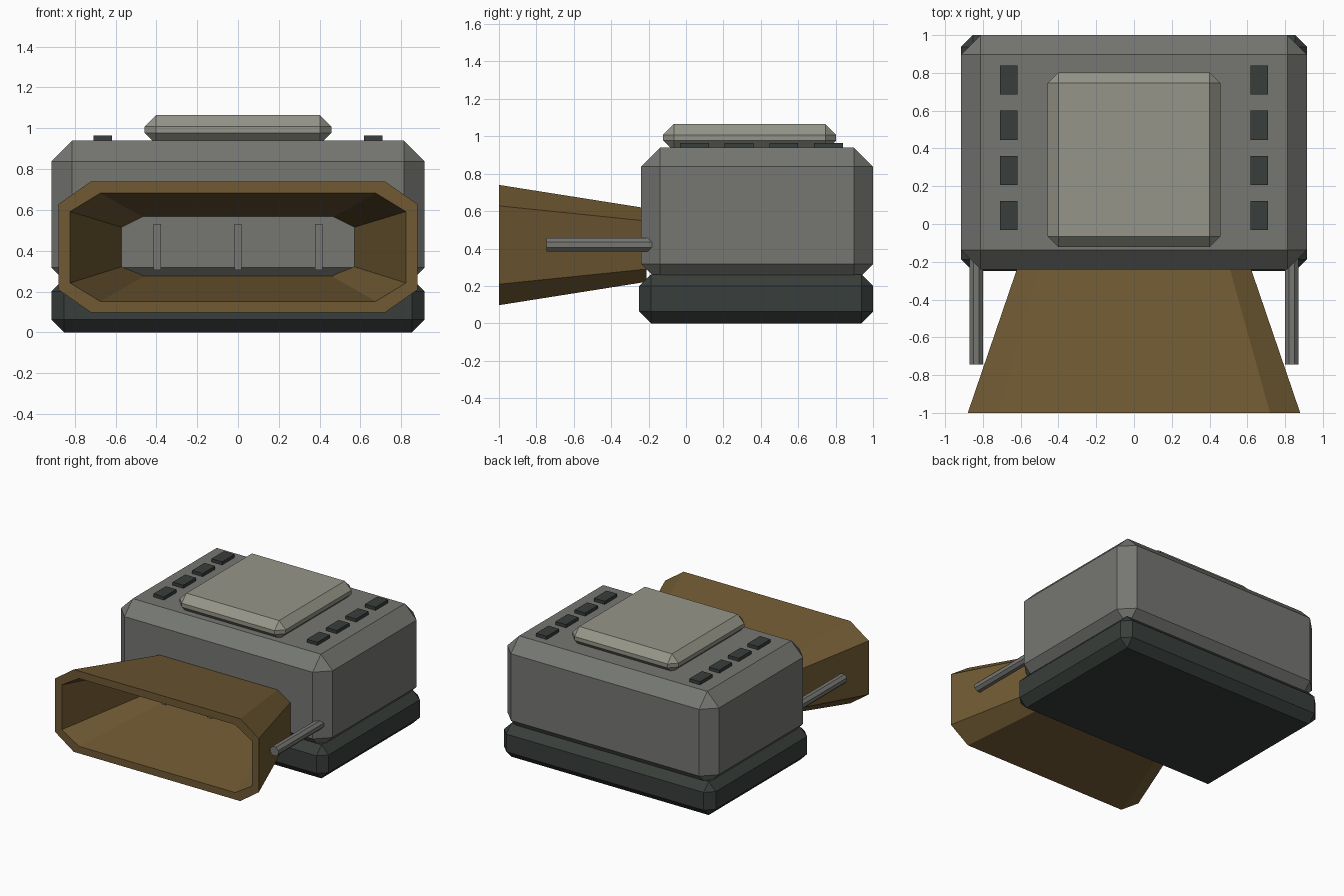
import bpy, bmesh, math
from mathutils import Matrix

if "Cube" in bpy.data.objects:
    bpy.data.objects.remove(bpy.data.objects["Cube"])


def mat(name, rgb):
    m = bpy.data.materials.new(name)
    m.diffuse_color = (*rgb, 1)
    m.use_nodes = True
    m.node_tree.nodes["Principled BSDF"].inputs["Base Color"].default_value = m.diffuse_color
    return m


GREY = mat("grey", (0.18, 0.185, 0.17))
DARK = mat("dark", (0.04, 0.048, 0.043))
PALE = mat("pale", (0.3, 0.3, 0.25))
BROWN = mat("brown", (0.16, 0.1, 0.033))


def finish(name, bm, material):
    bmesh.ops.recalc_face_normals(bm, faces=bm.faces)
    me = bpy.data.meshes.new(name)
    bm.to_mesh(me)
    bm.free()
    me.materials.append(material)
    ob = bpy.data.objects.new(name, me)
    bpy.context.collection.objects.link(ob)
    return ob


def box(name, lo, hi, material, bevel=0):
    bm = bmesh.new()
    bmesh.ops.create_cube(bm, size=1)
    for v in bm.verts:
        v.co = [(a + b) / 2 + c * (b - a) for a, b, c in zip(lo, hi, v.co)]
    if bevel:
        bmesh.ops.bevel(bm, geom=bm.edges[:], offset=bevel, segments=1,
                        profile=0.5, affect='EDGES')
    return finish(name, bm, material)


# Housing: dark base, chamfered body, raised lid
box("base", (-0.915, -0.25, 0), (0.915, 1.0, 0.262), DARK, 0.062)
box("body", (-0.915, -0.24, 0.215), (0.915, 1.0, 0.94), GREY, 0.102)
box("lid_panel", (-0.458, -0.122, 0.92), (0.458, 0.803, 1.065), PALE, 0.057)

# Rows of vents on the top, and side rods
for side in (-1, 1):
    for i in range(4):
        x, y = side * 0.663, 0.045 + i * 0.239
        box("top_vent", (x - 0.046, y - 0.077, 0.92), (x + 0.046, y + 0.077, 0.965), DARK)
    bm = bmesh.new()
    place = (Matrix.Translation((side * 0.835, -0.43, 0.42))
             @ Matrix.Rotation(math.pi / 2, 4, 'X') @ Matrix.Rotation(math.pi / 8, 4, 'Z'))
    bmesh.ops.create_cone(bm, cap_ends=True, segments=8, radius1=0.038, radius2=0.038,
                          depth=0.63, matrix=place)
    finish("side_rod", bm, GREY)

# Thin upright bars inside the hood
for x in (-0.395, 0, 0.395):
    box("grille_bar", (x - 0.018, -0.355, 0.305), (x + 0.018, -0.315, 0.53), GREY)


# Flared hood: a hollow eight-sided tube
def octagon(bm, y, x, cx, z0, z1, cz):
    pts = [(x, z0 + cz), (x, z1 - cz), (x - cx, z1), (cx - x, z1),
           (-x, z1 - cz), (-x, z0 + cz), (cx - x, z0), (x - cx, z0)]
    return [bm.verts.new((px, y, pz)) for px, pz in pts]


bm = bmesh.new()
rings = [octagon(bm, -1.0, 0.88, 0.16, 0.097, 0.74, 0.112),
         octagon(bm, -0.21, 0.61, 0.11, 0.222, 0.615, 0.068),
         octagon(bm, -0.21, 0.56, 0.10, 0.275, 0.562, 0.05),
         octagon(bm, -1.0, 0.823, 0.148, 0.152, 0.682, 0.09)]
for a, b in zip(rings, rings[1:] + rings[:1]):
    for i in range(8):
        j = (i + 1) % 8
        bm.faces.new((a[i], a[j], b[j], b[i]))
finish("flared_hood", bm, BROWN)
